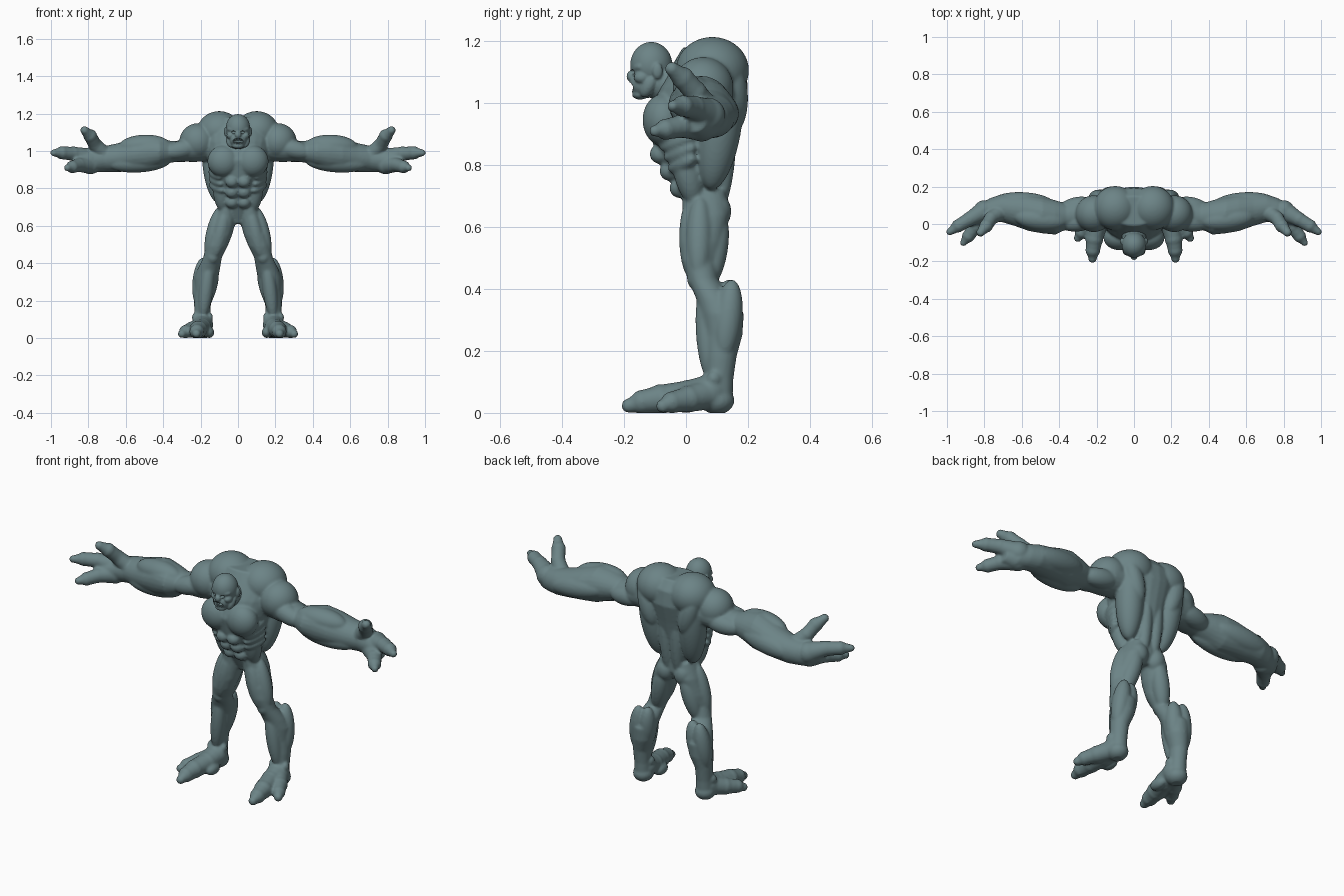
import bpy
import bmesh
from math import cos, sin, tau
from mathutils import Vector, Matrix

if "Cube" in bpy.data.objects:
    bpy.data.objects.remove(bpy.data.objects["Cube"], do_unlink=True)

X, Y, Z = Vector((1, 0, 0)), Vector((0, 1, 0)), Vector((0, 0, 1))

skin = bpy.data.materials.new("grey_green_skin")
skin.use_nodes = True
SKIN_COLOUR = (0.15, 0.23, 0.24, 1)
skin.diffuse_color = SKIN_COLOUR
skin.node_tree.nodes["Principled BSDF"].inputs["Base Color"].default_value = SKIN_COLOUR


def loft(bm, sections, segments=24):
    """Closed skin through rings given as (centre, half-axis, half-axis)."""
    rings = []
    for centre, u, v in sections:
        rings.append([bm.verts.new(Vector(centre) + u * cos(tau * i / segments)
                                   + v * sin(tau * i / segments)) for i in range(segments)])
    for low, high in zip(rings, rings[1:]):
        for i in range(segments):
            j = (i + 1) % segments
            bm.faces.new((low[i], low[j], high[j], high[i]))
    bm.faces.new(rings[0][::-1])
    bm.faces.new(rings[-1])


def ball(bm, centre, radii):
    matrix = Matrix.Translation(centre) @ Matrix.Diagonal((*radii, 1))
    bmesh.ops.create_icosphere(bm, subdivisions=4, radius=1, matrix=matrix)


def muscle(bm, start, end, radius):
    """Spindle-shaped ellipsoid whose tips are start and end."""
    start, end = Vector(start), Vector(end)
    axis = end - start
    turn = axis.to_track_quat("Z", "Y").to_matrix().to_4x4()
    matrix = (Matrix.Translation((start + end) / 2) @ turn
              @ Matrix.Diagonal((radius, radius, axis.length / 2, 1)))
    bmesh.ops.create_icosphere(bm, subdivisions=4, radius=1, matrix=matrix)


def digit(bm, path, radii):
    """Jointed finger or toe with rounded knuckles and tip."""
    points = [Vector(p) for p in path]
    sections = []
    for i, (point, r) in enumerate(zip(points, radii)):
        way = (points[min(i + 1, len(points) - 1)] - points[max(i - 1, 0)]).normalized()
        side = way.cross(Z).normalized()
        sections.append((point, side * r, side.cross(way) * r))
        ball(bm, point, (r * 1.04,) * 3)
    loft(bm, sections)


def mirror_across(bm):
    copy = bmesh.ops.duplicate(bm, geom=bm.verts[:] + bm.edges[:] + bm.faces[:])["geom"]
    verts = [g for g in copy if isinstance(g, bmesh.types.BMVert)]
    bmesh.ops.scale(bm, verts=verts, vec=(-1, 1, 1))


def make_object(name, bm):
    bmesh.ops.recalc_face_normals(bm, faces=bm.faces[:])
    mesh = bpy.data.meshes.new(name)
    bm.to_mesh(mesh)
    bm.free()
    obj = bpy.data.objects.new(name, mesh)
    bpy.context.collection.objects.link(obj)
    return obj


def sculpt(obj, voxel, smoothing, cutter=None):
    """Fuse the masses into one skin, optionally carve it, and bake the result."""
    fuse = obj.modifiers.new("fuse", "REMESH")
    fuse.mode = "VOXEL"
    fuse.voxel_size = voxel
    if cutter:
        carve = obj.modifiers.new("carve", "BOOLEAN")
        carve.operation = "DIFFERENCE"
        carve.object = cutter
    soften = obj.modifiers.new("soften", "SMOOTH")
    soften.iterations = smoothing
    graph = bpy.context.evaluated_depsgraph_get()
    mesh = bpy.data.meshes.new_from_object(obj.evaluated_get(graph))
    obj.modifiers.clear()
    obj.data = mesh
    for vert in mesh.vertices:
        vert.co.z = max(vert.co.z, 0)
    mesh.materials.clear()
    mesh.materials.append(skin)
    mesh.shade_smooth()


def add_arm(bm):
    # Columns: x, centre y, centre z, half depth, half height
    profile = [(.12, .07, 1.04, .09, .09), (.24, .06, 1.02, .09, .08),
               (.30, .05, 1.0, .08, .055), (.36, .04, .995, .068, .058),
               (.42, .035, .995, .092, .08), (.49, .048, .99, .098, .098),
               (.56, .06, .98, .098, .09), (.64, .075, .965, .085, .077),
               (.71, .085, .957, .074, .07), (.77, .072, .95, .066, .065),
               (.82, .05, .94, .06, .058), (.87, .025, .945, .04, .04)]
    loft(bm, [((x, y, z), Y * d, Z * h) for x, y, z, d, h in profile])
    muscle(bm, (.20, .02, 1.03), (.40, .0, .985), .05)       # biceps
    muscle(bm, (.20, .11, 1.0), (.40, .08, .98), .05)        # triceps
    muscle(bm, (.36, .01, 1.03), (.64, .04, 1.02), .062)     # upper forearm
    muscle(bm, (.36, .02, .95), (.70, .04, .93), .055)       # lower forearm
    muscle(bm, (.42, .10, .99), (.76, .12, .95), .06)        # outer forearm
    digit(bm, [(.72, .06, .985), (.765, .03, 1.035), (.79, -.01, 1.08), (.82, -.045, 1.11)],
          (.045, .036, .035, .022))
    digit(bm, [(.80, .07, .96), (.88, .025, .985), (.94, -.01, .99), (.985, -.042, .99)],
          (.055, .038, .034, .018))
    digit(bm, [(.79, .05, .925), (.85, -.015, .925), (.885, -.065, .915), (.912, -.1, .91)],
          (.048, .037, .033, .018))


def add_leg(bm):
    # Columns: z, centre x, centre y, half width, half depth
    profile = [(.72, .055, .055, .04, .07), (.64, .068, .065, .062, .075),
               (.55, .096, .05, .064, .07), (.49, .114, .042, .058, .056),
               (.43, .136, .055, .05, .048), (.37, .156, .092, .06, .06),
               (.32, .17, .117, .064, .07), (.25, .175, .12, .058, .062),
               (.18, .19, .113, .045, .05), (.11, .19, .108, .042, .045),
               (.02, .19, .10, .047, .05)]
    loft(bm, [((x, y, z), X * w, Y * d) for z, x, y, w, d in profile])
    muscle(bm, (.06, .02, .70), (.125, .02, .43), .042)      # inner quad
    muscle(bm, (.095, .045, .70), (.16, .04, .43), .042)     # outer quad
    muscle(bm, (.06, .11, .66), (.13, .07, .40), .045)       # hamstring
    ball(bm, (.136, .035, .435), (.036, .032, .04))          # kneecap
    muscle(bm, (.135, .14, .43), (.165, .12, .20), .046)     # inner calf
    muscle(bm, (.185, .15, .43), (.21, .12, .17), .046)      # outer calf
    muscle(bm, (.15, .06, .42), (.19, .08, .10), .038)       # shin
    ball(bm, (.19, .10, .04), (.052, .056, .045))            # heel
    for side in (-1, 1):
        ball(bm, (.19 + side * .04, .09, .11), (.016, .022, .024))
    digit(bm, [(.19, .08, .07), (.195, .01, .055), (.212, -.08, .045), (.22, -.14, .035),
               (.222, -.185, .023)], (.055, .05, .046, .038, .022))
    digit(bm, [(.20, .07, .06), (.245, .01, .045), (.28, -.045, .034), (.30, -.075, .022)],
          (.05, .042, .034, .021))
    ball(bm, (.155, .0, .03), (.028, .05, .03))              # inner pad


def add_torso_half(bm):
    ball(bm, (.078, -.072, .945), (.085, .068, .085))        # pectoral
    ball(bm, (.215, .055, 1.05), (.098, .098, .098))         # shoulder
    ball(bm, (.10, .085, 1.105), (.118, .118, .108))         # trapezius
    muscle(bm, (.14, .14, 1.14), (.10, .08, .72), .07)       # side of back
    muscle(bm, (.16, .15, 1.13), (.09, .15, .90), .05)       # shoulder blade
    muscle(bm, (.035, .14, 1.0), (.03, .105, .64), .036)     # lower back
    ball(bm, (.054, .092, .65), (.052, .054, .062))          # buttock
    muscle(bm, (.10, -.02, .88), (.075, .03, .67), .045)     # flank
    for row in range(3):
        ball(bm, (.032, -.083 + row * .032, .835 - row * .055), (.036, .034, .032))
    for rib in range(4):
        muscle(bm, (.15, .03, .93 - rib * .035), (.10 - rib * .008, -.10 + rib * .015,
                                                 .89 - rib * .035), .026)


# Body: torso, arms and legs fused into one skin
body = bmesh.new()
add_torso_half(body)
add_arm(body)
add_leg(body)
mirror_across(body)
# Columns: z, centre y, half width, half depth
trunk = [(.61, .065, .03, .04), (.66, .065, .08, .065), (.72, .05, .088, .08),
         (.79, .035, .118, .105), (.86, .025, .142, .13), (.95, .025, .158, .15),
         (1.05, .055, .18, .145), (1.13, .075, .18, .115), (1.18, .07, .12, .08)]
loft(body, [((0, y, z), X * w, Y * d) for z, y, w, d in trunk])
body = make_object("body", body)
sculpt(body, .007, 3)

# Head: brow, cheek, lips and ear mirrored around a central skull
head = bmesh.new()
muscle(head, (.004, -.168, 1.112), (.058, -.145, 1.118), .014)
ball(head, (.04, -.142, 1.082), (.021, .026, .02))
ball(head, (.064, -.092, 1.103), (.011, .017, .026))
muscle(head, (.05, -.10, 1.09), (.035, -.14, 1.02), .022)
mirror_across(head)
ball(head, (0, -.112, 1.122), (.065, .068, .075))
ball(head, (0, -.128, 1.06), (.049, .054, .044))
ball(head, (0, -.178, 1.086), (.017, .014, .018))
ball(head, (0, -.148, 1.027), (.032, .026, .016))
muscle(head, (0, -.15, 1.08), (0, .10, 1.03), .07)
head = make_object("head", head)

# Open mouth and eye sockets carved from the head
hollows = bmesh.new()
ball(hollows, (.026, -.18, 1.1), (.013, .018, .009))
mirror_across(hollows)
ball(hollows, (0, -.185, 1.052), (.029, .045, .015))
hollows = make_object("face_hollows", hollows)
hollows.hide_render = True
sculpt(head, .0045, 2, hollows)
bpy.data.objects.remove(hollows, do_unlink=True)

# Teeth rows inside the mouth
teeth = bmesh.new()
for step in range(3):
    for height in (1.062, 1.043):
        ball(teeth, (.004 + step * .008, -.168 + step * step * .002, height), (.004, .004, .006))
mirror_across(teeth)
teeth = make_object("teeth", teeth)
teeth.data.materials.append(skin)
teeth.data.shade_smooth()
